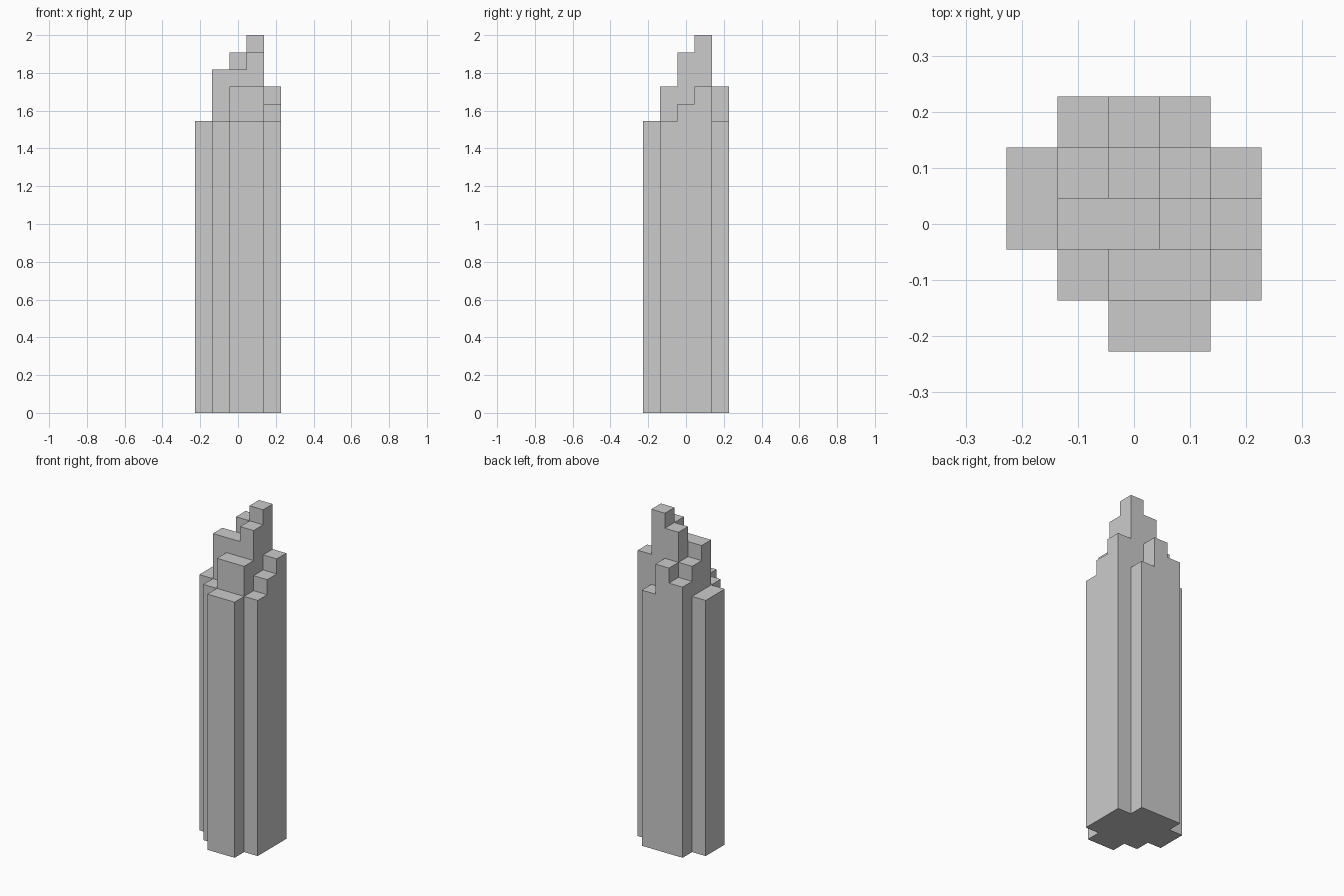
import bpy, bmesh, math

if "Cube" in bpy.data.objects:
    bpy.data.objects.remove(bpy.data.objects["Cube"])

U = 1 / 11  # block size

# Block heights of the stepped tower, front row first, left to right
HEIGHTS = [
    [0, 0, 17, 17, 0],
    [0, 17, 19, 19, 17],
    [17, 20, 20, 21, 18],
    [17, 19, 21, 22, 19],
    [0, 18, 19, 17, 0],
]
LEVELS = [0, 17, 18, 19, 20, 21, 22]


def height(x, y):
    return HEIGHTS[y][x] if 0 <= x < 5 and 0 <= y < 5 else 0


bm = bmesh.new()


def face(points):
    bm.faces.new([bm.verts.new(((x - 2.5) * U, (y - 2.5) * U, z * U)) for x, y, z in points])


for y in range(5):
    for x in range(5):
        h = height(x, y)
        if not h:
            continue
        corners = [(x, y), (x + 1, y), (x + 1, y + 1), (x, y + 1)]
        # Roof and underside
        face([(a, b, h) for a, b in corners])
        face([(a, b, 0) for a, b in reversed(corners)])
        # Exposed walls only, storey by storey
        for i, (dx, dy) in enumerate([(0, -1), (1, 0), (0, 1), (-1, 0)]):
            n = height(x + dx, y + dy)
            p, q = corners[i], corners[(i + 1) % 4]
            for lo, hi in zip(LEVELS, LEVELS[1:]):
                if n <= lo and hi <= h:
                    face([(*p, lo), (*q, lo), (*q, hi), (*p, hi)])

# Weld and merge coplanar faces
bmesh.ops.remove_doubles(bm, verts=bm.verts, dist=1e-4)
bmesh.ops.dissolve_limit(bm, angle_limit=math.radians(1), verts=bm.verts, edges=bm.edges)

mesh = bpy.data.meshes.new("stepped_tower")
bm.to_mesh(mesh)
bm.free()
bpy.context.collection.objects.link(bpy.data.objects.new("stepped_tower", mesh))
